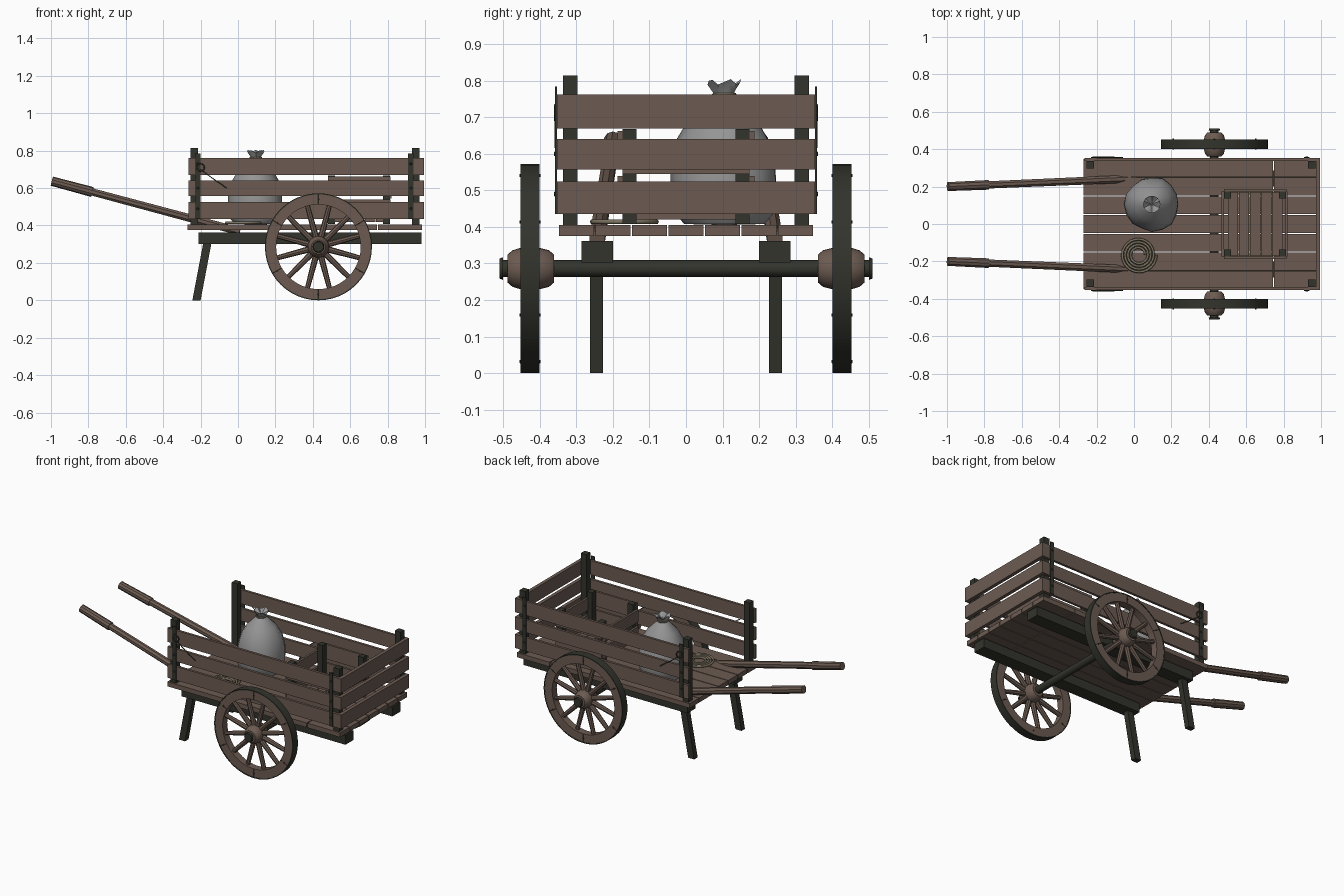
import bpy, bmesh, math
from mathutils import Vector, Matrix

cube = bpy.data.objects.get("Cube")
if cube:
    bpy.data.objects.remove(cube, do_unlink=True)


def material(name, rgb):
    m = bpy.data.materials.new(name)
    m.use_nodes = True
    m.diffuse_color = (*rgb, 1)
    m.node_tree.nodes["Principled BSDF"].inputs["Base Color"].default_value = (*rgb, 1)
    return m


WOOD = material("brown wood", (0.15, 0.105, 0.083))
DARK = material("dark wood and iron", (0.032, 0.034, 0.025))
CLOTH = material("grey sackcloth", (0.3, 0.3, 0.3))
ROPE = material("tan rope", (0.2, 0.17, 0.115))


def finish(name, bm, *mats, smooth=False):
    bmesh.ops.recalc_face_normals(bm, faces=bm.faces)
    me = bpy.data.meshes.new(name)
    bm.to_mesh(me)
    bm.free()
    ob = bpy.data.objects.new(name, me)
    bpy.context.collection.objects.link(ob)
    for m in mats:
        me.materials.append(m)
    if smooth:
        bpy.ops.object.select_all(action="DESELECT")
        ob.select_set(True)
        bpy.context.view_layer.objects.active = ob
        bpy.ops.object.shade_smooth_by_angle(angle=math.radians(40))
    return ob


def box(name, x, y, z, mat):
    """Box from three (low, high) ranges."""
    bm = bmesh.new()
    bmesh.ops.create_cube(bm, size=1)
    for v in bm.verts:
        v.co = [r[0] + (c + 0.5) * (r[1] - r[0]) for c, r in zip(v.co, (x, y, z))]
    return finish(name, bm, mat)


def rod(name, a, b, r1, r2, sides, mat, turn=0.0, smooth=False):
    """Tapered prism from a to b."""
    a, b = Vector(a), Vector(b)
    bm = bmesh.new()
    bmesh.ops.create_cone(bm, cap_ends=True, segments=sides, radius1=r1, radius2=r2, depth=(b - a).length)
    rot = (b - a).to_track_quat("Z", "Y").to_matrix().to_4x4()
    bmesh.ops.transform(bm, verts=bm.verts,
                        matrix=Matrix.Translation((a + b) / 2) @ rot @ Matrix.Rotation(turn, 4, "Z"))
    return finish(name, bm, mat, smooth=smooth)


def lathe(profile, steps, closed=False):
    """Revolve (radius, height) points about z."""
    bm = bmesh.new()
    vs = [bm.verts.new((r, 0, h)) for r, h in profile]
    es = [bm.edges.new(p) for p in zip(vs, vs[1:] + vs[:1] if closed else vs[1:])]
    bmesh.ops.spin(bm, geom=vs + es, cent=(0, 0, 0), axis=(0, 0, 1), angle=math.tau, steps=steps)
    bmesh.ops.remove_doubles(bm, verts=bm.verts, dist=0.0002)
    return bm


def tube(name, pts, radius, mat, cyclic=False):
    cu = bpy.data.curves.new(name, "CURVE")
    cu.dimensions = "3D"
    cu.bevel_depth = radius
    cu.bevel_resolution = 1
    sp = cu.splines.new("POLY")
    sp.points.add(len(pts) - 1)
    for p, co in zip(sp.points, pts):
        p.co = (*co, 1)
    sp.use_cyclic_u = cyclic
    cu.materials.append(mat)
    ob = bpy.data.objects.new(name, cu)
    bpy.context.collection.objects.link(ob)
    return ob


def span(s, a, b):
    return tuple(sorted((s * a, s * b)))


SIDES = ((1, "left"), (-1, "right"))
SLATS = ((0.435, 0.525), (0.557, 0.64), (0.67, 0.762))

# Bed planks, in two lengths with a seam
for i in range(7):
    y = (i - 3) * 0.1
    for x in ((-0.27, 0.742), (0.748, 0.985)):
        box("bed_plank", x, (y - 0.0475, y + 0.0475), (0.375, 0.405), WOOD)

# Tail boards
for z in SLATS:
    box("end_board", (0.972, 0.995), (-0.353, 0.353), z, WOOD)

WX, WZ, WY = 0.43, 0.286, 0.427
for s, side in SIDES:
    # Frame beams and legs
    box(side + "_beam", (-0.21, 0.98), span(s, 0.2, 0.286), (0.302, 0.362), DARK)
    leg = box(side + "_leg", (-0.022, 0.022), span(s, 0.227, 0.263), (0, 0.33), DARK)
    for v in leg.data.vertices:
        v.co.x += -0.222 + v.co.z * 0.19

    # Side boards, corner posts and iron straps
    for z in SLATS:
        box(side + "_side_board", (-0.264, 0.972), span(s, 0.337, 0.353), z, WOOD)
    for x in (-0.254, 0.93):
        box(side + "_post", (x, x + 0.041), span(s, 0.297, 0.337), (0.405, 0.815), DARK)
    for x in (-0.215, 0.924):
        box(side + "_strap", (x - 0.014, x + 0.014), span(s, 0.353, 0.358), (0.435, 0.785), DARK)
        for z in (0.49, 0.6, 0.73):
            rod(side + "_rivet", (x, s * 0.356, z), (x, s * 0.362, z), 0.008, 0.005, 8, DARK)
    # Tie ring and loose cord on the side
    tube(side + "_tie_ring", [(-0.2 + 0.02 * math.cos(a), s * 0.357, 0.71 + 0.02 * math.sin(a))
                              for a in (k * math.tau / 12 for k in range(12))], 0.004, DARK, True)
    tube(side + "_cord", [(-0.2, s * 0.357, 0.7), (-0.14, s * 0.357, 0.655), (-0.06, s * 0.356, 0.6)],
         0.003, DARK)

    # Pull shafts with thicker grips
    tip, root = Vector((-0.995, s * 0.2, 0.637)), Vector((0.01, s * 0.243, 0.368))
    grip = tip.lerp(root, 0.215)
    rod(side + "_shaft", grip, root, 0.021, 0.023, 8, WOOD, math.pi / 8)
    rod(side + "_grip", tip, grip, 0.025, 0.027, 10, WOOD)

    # Wheel rim, with a dark outer tyre
    place = Matrix.Translation((WX, s * WY, WZ)) @ Matrix.Rotation(-s * math.pi / 2, 4, "X")
    rim = lathe([(0.226, -0.024), (0.28, -0.024), (0.28, -0.026), (0.286, -0.026),
                 (0.286, 0.026), (0.28, 0.026), (0.28, 0.024), (0.226, 0.024)], 48, True)
    for f in rim.faces:
        f.material_index = int(f.calc_center_median().xy.length > 0.279)
    rim.transform(place)
    finish(side + "_wheel_rim", rim, WOOD, DARK, smooth=True)

    # Hub barrel and iron collars
    hub = lathe([(0, -0.066), (0.038, -0.066), (0.05, -0.052), (0.057, -0.025), (0.058, 0),
                 (0.057, 0.025), (0.05, 0.048), (0.038, 0.062), (0, 0.062)], 24)
    hub.transform(place)
    finish(side + "_hub", hub, WOOD, smooth=True)
    for h in (0.05, 0.074):
        r = 0.038 if h < 0.06 else 0.027
        rod(side + "_hub_collar", place @ Vector((0, 0, h)), place @ Vector((0, 0, h + 0.01)),
            r + 0.004, r, 20, DARK, smooth=True)

    # Spokes, felloe joints and rim rivets
    for k in range(12):
        a = math.radians(15 + 30 * k)
        d = Vector((math.cos(a), math.sin(a), 0))
        rod(side + "_spoke", place @ (d * 0.045), place @ (d * 0.235), 0.017, 0.013, 8, WOOD)
        if k % 2 == 0:
            e = Matrix.Rotation(math.radians(15), 3, "Z") @ d
            for h in (-1, 1):
                rod(side + "_rim_rivet", place @ (e * 0.255 + Vector((0, 0, h * 0.023))),
                    place @ (e * 0.255 + Vector((0, 0, h * 0.029))), 0.005, 0.004, 8, DARK)
                rod(side + "_rim_joint", place @ (e * 0.227 + Vector((0, 0, h * 0.0235))),
                    place @ (e * 0.28 + Vector((0, 0, h * 0.0235))), 0.0015, 0.0015, 4, DARK)

# Axle
rod("axle", (WX, -0.51, WZ), (WX, 0.51, WZ), 0.023, 0.023, 16, DARK, smooth=True)

# Open crate
for x in (0.5, 0.795):
    for y in (-0.155, 0.155):
        box("crate_post", (x - 0.019, x + 0.019), (y - 0.019, y + 0.019), (0.408, 0.668), DARK)
for i in range(5):
    x = 0.53 + i * 0.059
    box("crate_floor_plank", (x - 0.027, x + 0.027), (-0.172, 0.172), (0.42, 0.435), WOOD)
for z in ((0.435, 0.54), (0.565, 0.662)):
    for s, side in SIDES:
        box("crate_" + side + "_board", (0.48, 0.815), span(s, 0.174, 0.188), z, WOOD)
for z in ((0.435, 0.515), (0.545, 0.625)):
    for x in (0.474, 0.814):
        box("crate_end_board", (x - 0.007, x + 0.007), (-0.174, 0.174), z, WOOD)

# Tied sack with a ruffled mouth
sack = lathe([(0, 0.405), (0.11, 0.408), (0.138, 0.44), (0.146, 0.5), (0.143, 0.57), (0.125, 0.64),
              (0.09, 0.7), (0.045, 0.745), (0.026, 0.762), (0.034, 0.78), (0.046, 0.797),
              (0.026, 0.782), (0, 0.77)], 16)
for v in sack.verts:
    a = math.atan2(v.co.y, v.co.x)
    if v.co.z > 0.775:
        v.co.z += 0.008 * math.sin(5 * a)
    elif v.co.z > 0.42:
        v.co.xy *= 1 + 0.03 * math.sin(3 * a + 9 * v.co.z) + 0.02 * math.sin(7 * a)
sack.transform(Matrix.Translation((0.095, 0.105, 0)))
finish("sack", sack, CLOTH, smooth=True)
tube("sack_tie", [(0.095 + 0.029 * math.cos(k * math.tau / 12), 0.105 + 0.029 * math.sin(k * math.tau / 12), 0.762)
                  for k in range(12)], 0.005, ROPE, True)

# Coiled rope on the bed
coil = [(0.025 + r * math.cos(a), -0.165 + r * math.sin(a), 0.414)
        for a, r in ((k * math.tau / 24, 0.035 + 0.06 * k / 96) for k in range(97))]
tube("rope_coil", coil, 0.007, ROPE)
